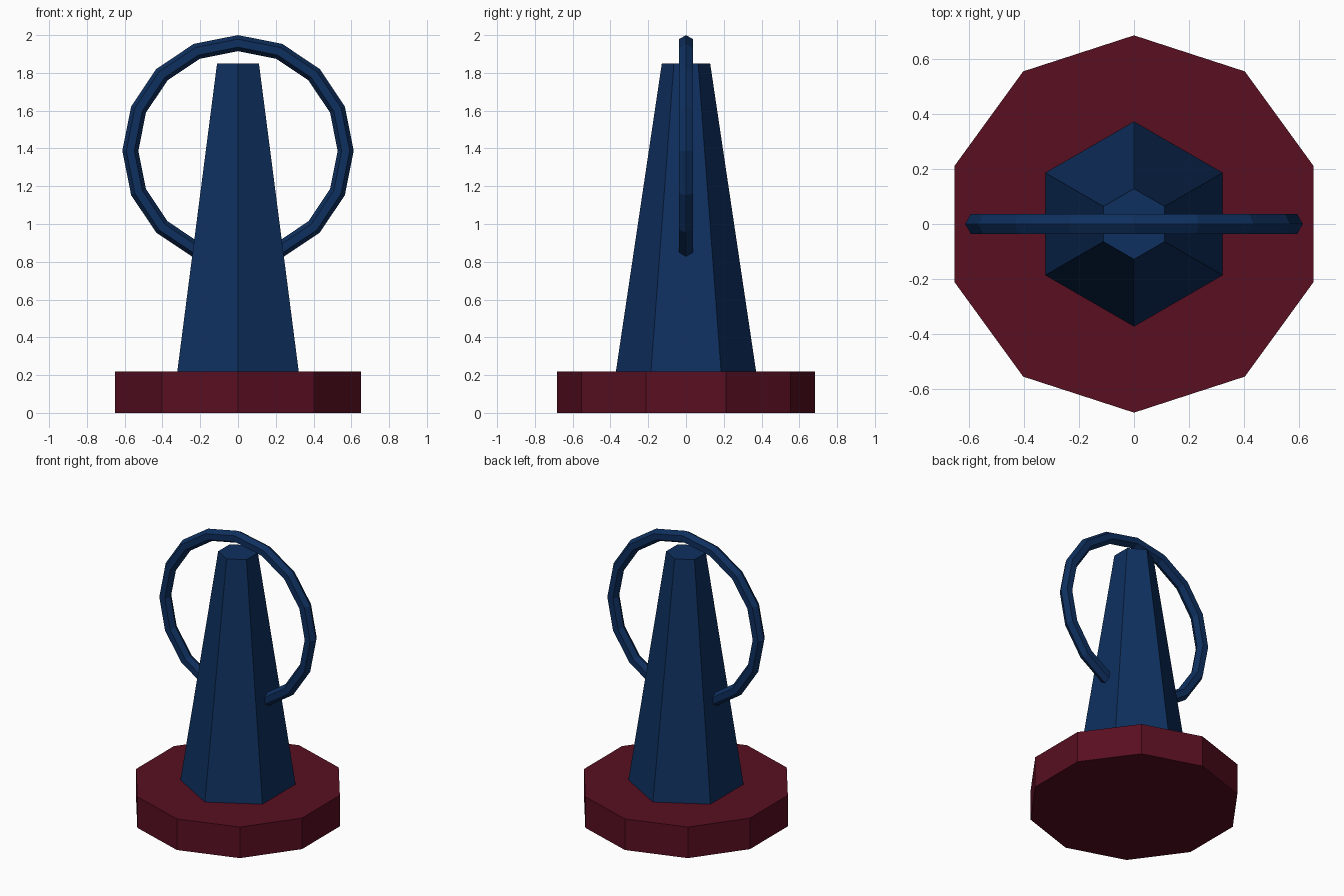
import bpy
import math

if "Cube" in bpy.data.objects:
    bpy.data.objects.remove(bpy.data.objects["Cube"])


def material(name, rgb):
    m = bpy.data.materials.new(name)
    m.diffuse_color = (*rgb, 1.0)
    m.use_nodes = True
    m.node_tree.nodes["Principled BSDF"].inputs["Base Color"].default_value = m.diffuse_color
    return m


def finish(name, mat):
    ob = bpy.context.object
    ob.name = name
    ob.data.materials.append(mat)
    bpy.ops.object.shade_flat()
    return ob


def frustum(name, sides, r_low, r_top, z_low, z_top, mat):
    # first corner of the primitive lies on the y axis
    bpy.ops.mesh.primitive_cone_add(
        vertices=sides, radius1=r_low, radius2=r_top, depth=z_top - z_low,
        location=(0, 0, (z_low + z_top) / 2))
    return finish(name, mat)


red = material("dark red", (0.098, 0.0045, 0.0150))
blue = material("navy blue", (0.0045, 0.029, 0.113))

# Ten-sided plinth
frustum("base", 10, 0.684, 0.684, 0.0, 0.22, red)

# Six-sided tapering spire
frustum("spire", 6, 0.371, 0.128, 0.22, 1.85, blue)

# Upright ring passing through the spire
bpy.ops.mesh.primitive_torus_add(
    major_segments=16, minor_segments=6, major_radius=0.57,
    minor_radius=0.0425, location=(0, 0, 1.3875),
    rotation=(math.pi / 2, 0, 0))
finish("ring", blue)
